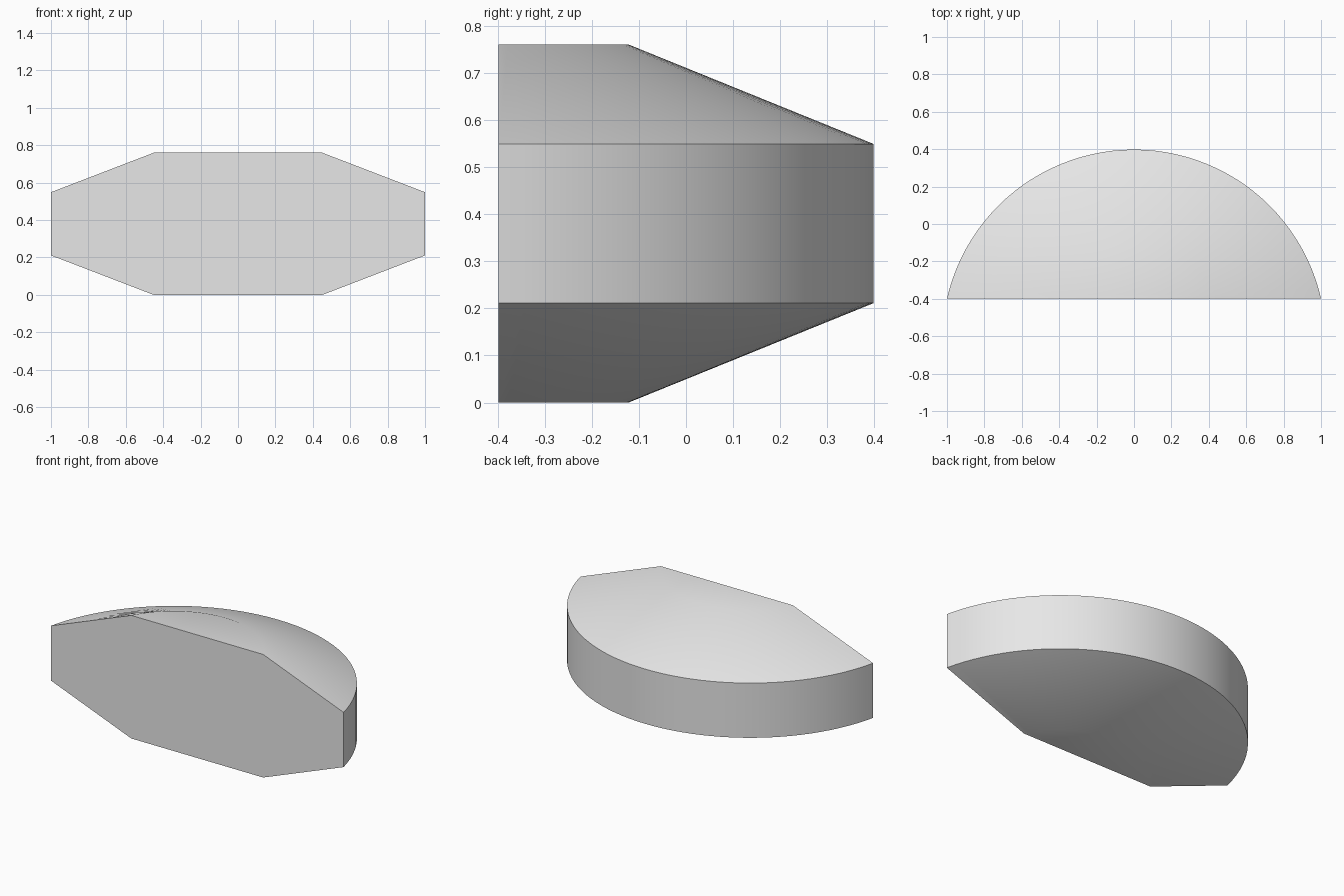
import bpy, bmesh
from math import sin, cos, acos, radians

cube = bpy.data.objects.get("Cube")
if cube:
    bpy.data.objects.remove(cube, do_unlink=True)

SEGMENTS = 48
FRONT_Y = -0.398      # flat cut face
CENTRE_Y = -0.628     # shared centre of the arcs
OUTER, INNER = 1.026, 0.506

grey = bpy.data.materials.new("light grey")
grey.use_nodes = True
grey.diffuse_color = (0.8, 0.8, 0.8, 1)
grey.node_tree.nodes["Principled BSDF"].inputs["Base Color"].default_value = grey.diffuse_color


def arc(bm, radius, z):
    """Arc of vertices from one end of the flat face to the other."""
    half = acos((FRONT_Y - CENTRE_Y) / radius)
    angles = [half * (1 - 2 * i / SEGMENTS) for i in range(SEGMENTS + 1)]
    return [bm.verts.new((radius * sin(a), CENTRE_Y + radius * cos(a), z)) for a in angles]


# Bevelled rounded body: lofted arcs, caps and flat front
bm = bmesh.new()
rings = [arc(bm, r, z) for r, z in
         ((INNER, 0), (OUTER, 0.211), (OUTER, 0.549), (INNER, 0.76))]
for low, high in zip(rings, rings[1:]):
    for i in range(SEGMENTS):
        bm.faces.new((low[i], low[i + 1], high[i + 1], high[i]))
bm.faces.new(rings[0])
bm.faces.new(rings[-1])
bm.faces.new([r[0] for r in rings] + [r[-1] for r in reversed(rings)])
bmesh.ops.recalc_face_normals(bm, faces=bm.faces)

mesh = bpy.data.meshes.new("rounded_block")
bm.to_mesh(mesh)
bm.free()
mesh.materials.append(grey)
block = bpy.data.objects.new("rounded_block", mesh)
bpy.context.collection.objects.link(block)

# Smooth slopes and wall, crisp rims
bpy.ops.object.select_all(action="DESELECT")
block.select_set(True)
bpy.context.view_layer.objects.active = block
bpy.ops.object.shade_smooth_by_angle(angle=radians(30))
